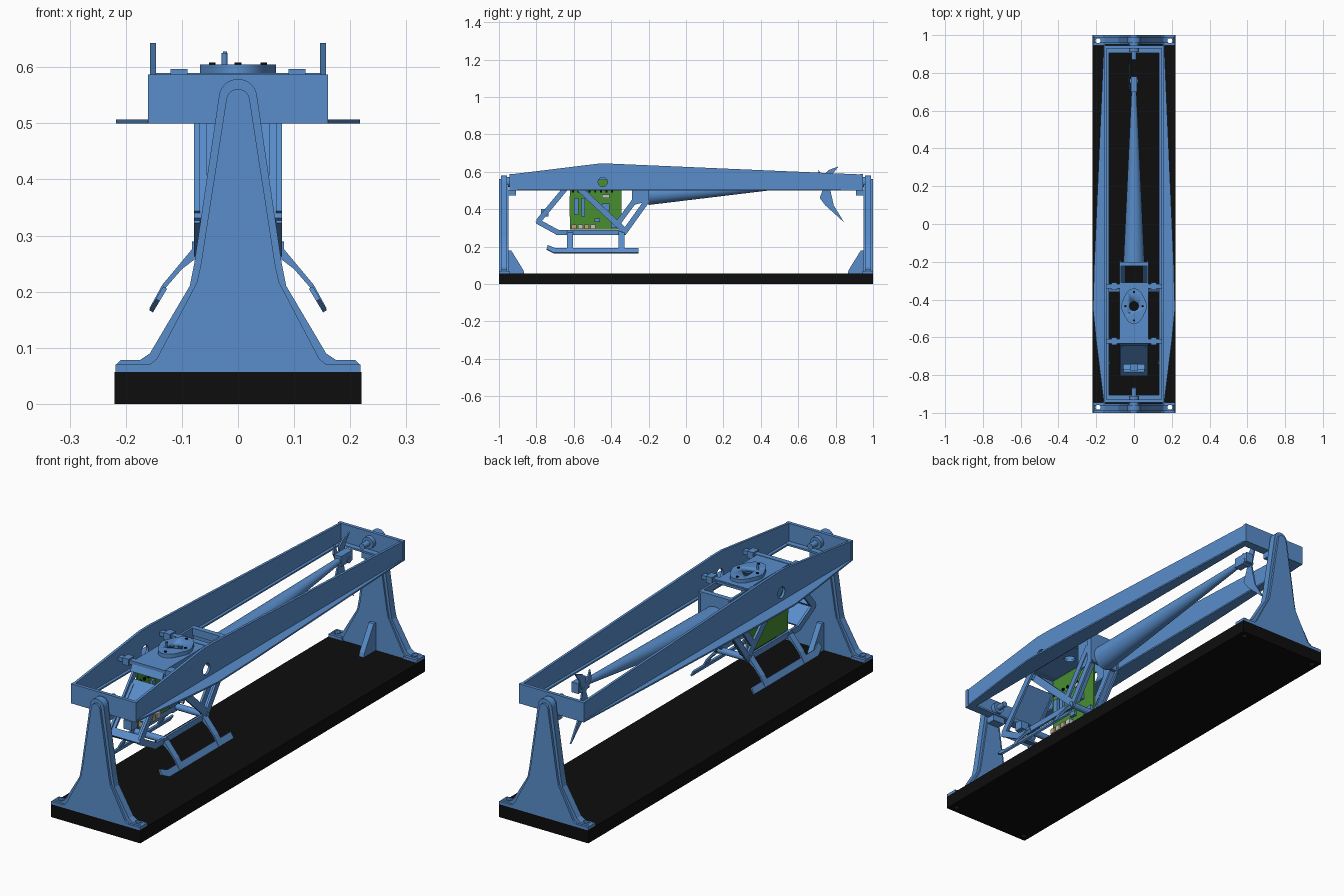
import bpy, bmesh, math
from mathutils import Vector

if "Cube" in bpy.data.objects:
    bpy.data.objects.remove(bpy.data.objects["Cube"], do_unlink=True)


def material(name, rgb):
    m = bpy.data.materials.new(name)
    m.use_nodes = True
    m.diffuse_color = (*rgb, 1)
    m.node_tree.nodes["Principled BSDF"].inputs["Base Color"].default_value = (*rgb, 1)
    return m


BLUE = material("blue plastic", (0.10, 0.27, 0.60))
BLACK = material("black base", (0.004, 0.004, 0.004))
GREEN = material("board green", (0.065, 0.27, 0.03))
TAN = material("connector tan", (0.50, 0.38, 0.22))
GREY = material("connector pale grey", (0.55, 0.55, 0.53))


def finish(name, bm, mat, smooth=False):
    bmesh.ops.recalc_face_normals(bm, faces=bm.faces)
    mesh = bpy.data.meshes.new(name)
    bm.to_mesh(mesh)
    bm.free()
    ob = bpy.data.objects.new(name, mesh)
    bpy.context.collection.objects.link(ob)
    mesh.materials.append(mat)
    if smooth:
        bpy.ops.object.select_all(action='DESELECT')
        ob.select_set(True)
        bpy.context.view_layer.objects.active = ob
        bpy.ops.object.shade_smooth_by_angle(angle=math.radians(35))
    return ob


def prism(name, pts, axis, a, b, mat=BLUE, smooth=False):
    """Extrude a 2D outline along an axis from a to b."""
    place = {'x': lambda p, t: (t, p[0], p[1]),
             'y': lambda p, t: (p[0], t, p[1]),
             'z': lambda p, t: (p[0], p[1], t)}[axis]
    bm = bmesh.new()
    low = [bm.verts.new(place(p, a)) for p in pts]
    high = [bm.verts.new(place(p, b)) for p in pts]
    bm.faces.new(low)
    bm.faces.new(high)
    for i in range(len(pts)):
        j = (i + 1) % len(pts)
        bm.faces.new((low[i], low[j], high[j], high[i]))
    return finish(name, bm, mat, smooth)


def box(name, x0, x1, y0, y1, z0, z1, mat=BLUE):
    return prism(name, [(x0, y0), (x1, y0), (x1, y1), (x0, y1)], 'z', z0, z1, mat)


def strut(name, p, q, width, x0, x1):
    """Flat bar between two (y, z) points."""
    p, q = Vector(p), Vector(q)
    d = (q - p).normalized()
    n = Vector((-d.y, d.x)) * width / 2
    return prism(name, [p + n, q + n, q - n, p - n], 'x', x0, x1)


def tube(name, p, q, r1, r2=None, mat=BLUE, sides=32):
    p, q = Vector(p), Vector(q)
    d = q - p
    bm = bmesh.new()
    bmesh.ops.create_cone(bm, cap_ends=True, segments=sides, radius1=r1,
                          radius2=r1 if r2 is None else r2, depth=d.length)
    rot = d.to_track_quat('Z', 'Y').to_matrix()
    bmesh.ops.rotate(bm, verts=bm.verts, matrix=rot)
    bmesh.ops.translate(bm, verts=bm.verts, vec=(p + q) / 2)
    return finish(name, bm, mat, True)


def drill(ob, p, q, r):
    cutter = tube("cutter", p, q, r)
    cutter.hide_render = True
    mod = ob.modifiers.new("hole", 'BOOLEAN')
    mod.operation = 'DIFFERENCE'
    mod.object = cutter
    mod.solver = 'EXACT'
    bpy.ops.object.select_all(action='DESELECT')
    bpy.context.view_layer.objects.active = ob
    ob.select_set(True)
    bpy.ops.object.modifier_apply(modifier=mod.name)
    bpy.data.objects.remove(cutter, do_unlink=True)


def mirrored(half):
    return half + [(-x, z) for x, z in reversed(half)]


def arch(cz, r, start):
    return [(r * math.cos(a), cz + r * math.sin(a))
            for a in [start + (math.pi / 2 - start) * i / 8 for i in range(8)]]


# Base board with bolt holes
base = box("base", -0.22, 0.22, -1, 1, 0, 0.057, BLACK)
for sx in (-1, 1):
    for sy in (-1, 1):
        drill(base, (sx * 0.19, sy * 0.97, -0.1), (sx * 0.19, sy * 0.97, 0.2), 0.013)

# End stands: outer outline layer, raised inner web, feet, gusset, pivot
outer = mirrored([(0.218, 0.057), (0.218, 0.069), (0.209, 0.078), (0.175, 0.078),
                  (0.157, 0.09), (0.086, 0.21), (0.078, 0.25)] + arch(0.545, 0.034, 0.2))
inner = mirrored([(0.165, 0.057), (0.16, 0.068), (0.145, 0.08), (0.073, 0.217),
                  (0.066, 0.25)] + arch(0.54, 0.021, 0.2))
for sy, end in ((-1, "front"), (1, "back")):
    prism(end + "_stand_rim", outer, 'y', sy * 0.958, sy * 0.99)
    prism(end + "_stand_web", inner, 'y', sy * 0.95, sy * 1.0)
    for sx in (-1, 1):
        foot = box(end + "_stand_foot", sx * 0.15, sx * 0.218, sy * 0.945, sy * 1.0, 0.057, 0.07)
        drill(foot, (sx * 0.19, sy * 0.97, 0), (sx * 0.19, sy * 0.97, 0.2), 0.013)
        drill(bpy.data.objects[end + "_stand_rim"], (sx * 0.19, sy * 0.97, 0),
              (sx * 0.19, sy * 0.97, 0.2), 0.013)
    prism(end + "_gusset", [(sy * 0.95, 0.057), (sy * 0.865, 0.057), (sy * 0.87, 0.075),
                            (sy * 0.935, 0.18), (sy * 0.95, 0.18)], 'x', -0.012, 0.012)
    tube(end + "_pivot", (0, sy * 0.91, 0.545), (0, sy * 0.99, 0.545), 0.026)
    tube(end + "_pivot_pin", (0, sy * 0.87, 0.545), (0, sy * 0.92, 0.545), 0.013)
    box(end + "_stop_block", -0.03, 0.03, sy * 0.91, sy * 0.955, 0.472, 0.502)
    # Frame end plates
    box(end + "_frame_plate", -0.16, 0.16, sy * 0.93, sy * 0.945, 0.5, 0.587)
    box(end + "_frame_ledge", -0.15, 0.15, sy * 0.905, sy * 0.935, 0.5, 0.508)

# Long frame rails: tapered web with a bowed bottom flange
for sx, side in ((1, "left"), (-1, "right")):
    rail = prism(side + "_rail_web", [(-0.945, 0.5), (0.945, 0.5), (0.945, 0.585),
                                      (-0.40, 0.643), (-0.47, 0.643), (-0.945, 0.585)],
                 'x', sx * 0.146, sx * 0.157)
    drill(rail, (sx * 0.1, -0.445, 0.545), (sx * 0.2, -0.445, 0.545), 0.025)
    prism(side + "_rail_flange", [(sx * 0.133, -0.945), (sx * 0.16, -0.945), (sx * 0.2, -0.62),
                                  (sx * 0.217, -0.45), (sx * 0.21, -0.2), (sx * 0.16, 0.945),
                                  (sx * 0.133, 0.945)], 'z', 0.5, 0.507)

# Cabin side trusses, as (start, end, width) in the side plane
truss = [((-0.595, 0.57), (-0.79, 0.335), 0.028), ((-0.795, 0.335), (-0.685, 0.275), 0.028),
         ((-0.695, 0.275), (-0.32, 0.275), 0.026), ((-0.33, 0.275), (-0.205, 0.45), 0.028),
         ((-0.21, 0.43), (-0.21, 0.575), 0.026), ((-0.58, 0.52), (-0.33, 0.285), 0.032),
         ((-0.36, 0.33), (-0.22, 0.52), 0.028), ((-0.60, 0.57), (-0.20, 0.57), 0.026)]
for sx, side in ((1, "left"), (-1, "right")):
    for p, q, w in truss:
        strut(side + "_cabin_strut", p, q, w, sx * 0.068, sx * 0.078)
    # Inward flanges on the rear slope
    strut("rear_slope_strip", (-0.32, 0.29), (-0.215, 0.44), 0.01, sx * 0.045, sx * 0.078)
    strut("nose_side_strip", (-0.65, 0.5), (-0.79, 0.34), 0.01, sx * 0.055, sx * 0.078)
    prism("rear_side_web", [(-0.29, 0.42), (-0.21, 0.44), (-0.21, 0.57), (-0.29, 0.57)],
          'x', sx * 0.068, sx * 0.074)
    # Landing gear: splayed legs and runners
    for y in (-0.62, -0.345):
        prism(side + "_skid_leg", [(sx * x, z) for x, z in (
            (0.068, 0.285), (0.08, 0.278), (0.105, 0.248), (0.135, 0.212), (0.158, 0.17),
            (0.152, 0.167), (0.128, 0.208), (0.1, 0.24), (0.078, 0.257), (0.068, 0.257))],
            'y', y - 0.015, y + 0.015)
    bm = bmesh.new()
    runner = [(-0.745, 0.185), (-0.705, 0.165), (-0.255, 0.165), (-0.255, 0.19),
              (-0.70, 0.19), (-0.74, 0.207)]
    bm.faces.new([bm.verts.new((sx * (0.155 - (z - 0.165) * 0.6), y, z)) for y, z in runner])
    ob = finish(side + "_skid_runner", bm, BLUE)
    ob.modifiers.new("thickness", 'SOLIDIFY').thickness = 0.008
    ob.modifiers["thickness"].offset = 0

# Cross members and nose panel
strut("nose_panel", (-0.635, 0.515), (-0.74, 0.395), 0.008, -0.065, 0.065)
strut("nose_tip_bar", (-0.775, 0.35), (-0.797, 0.325), 0.02, -0.078, 0.078)
strut("nose_lower_panel", (-0.79, 0.335), (-0.69, 0.28), 0.008, -0.068, 0.068)
box("nose_center_post", -0.02, 0.02, -0.775, -0.735, 0.36, 0.40)
box("rear_top_bar", -0.078, 0.078, -0.223, -0.2, 0.55, 0.583)
box("rear_bulkhead", -0.07, 0.07, -0.215, -0.2, 0.44, 0.57)
for y in (-0.62, -0.33):
    tube("floor_rod", (-0.082, y, 0.275), (0.082, y, 0.275), 0.014)
    box("cross_beam", -0.146, 0.146, y - 0.012, y + 0.012, 0.573, 0.59)
    for sx in (-1, 1):
        box("beam_clamp", sx * 0.09, sx * 0.12, y - 0.02, y + 0.02, 0.567, 0.597)

# Top deck and rotor mount with a central hole
deck = prism("top_deck", [(-0.645, 0.55), (-0.638, 0.55), (-0.625, 0.573), (-0.61, 0.578),
                          (-0.31, 0.578), (-0.31, 0.588), (-0.61, 0.588), (-0.63, 0.581)],
             'x', -0.078, 0.078)
outline = []
for i in range(48):
    a = math.tau * i / 48
    lobe = abs(math.sin(a)) ** 4
    r = 0.062 + 0.006 * abs(math.cos(a)) ** 4 + 0.032 * lobe
    outline.append((r * math.cos(a), -0.435 + r * math.sin(a)))
mount = prism("rotor_mount", outline, 'z', 0.587, 0.605, smooth=True)
for part in (deck, mount):
    drill(part, (0, -0.435, 0.4), (0, -0.435, 0.7), 0.024)
for dx, dy in ((0, 0.075), (0, -0.075), (0.046, 0), (-0.046, 0)):
    tube("mount_screw", (dx, -0.435 + dy, 0.60), (dx, -0.435 + dy, 0.608), 0.006, mat=BLACK, sides=12)
tube("mount_pin", (-0.024, -0.47, 0.6), (-0.024, -0.47, 0.625), 0.005, sides=12)

# Circuit board with components
box("circuit_board", -0.068, -0.061, -0.62, -0.345, 0.29, 0.57, GREEN)
box("board_edge", -0.0675, -0.0615, -0.624, -0.62, 0.36, 0.47, TAN)
for i in range(4):
    y = -0.612 + i * 0.034
    box("board_connector", -0.061, -0.04, y, y + 0.026, 0.295, 0.318, GREY if i % 2 else TAN)
box("board_socket", -0.061, -0.045, -0.45, -0.41, 0.46, 0.478, GREY)
for y, z, w, h in ((-0.60, 0.37, 0.025, 0.09), (-0.56, 0.36, 0.02, 0.10), (-0.45, 0.39, 0.04, 0.04),
                   (-0.40, 0.30, 0.05, 0.03), (-0.53, 0.45, 0.02, 0.02), (-0.49, 0.33, 0.03, 0.02)):
    box("board_part", -0.061, -0.048, y, y + w, z, z + h)
for i in range(8):
    box("board_pin", -0.061, -0.052, -0.61 + i * 0.03, -0.60 + i * 0.03, 0.49, 0.50, BLACK)

# Tail boom, tail motor and swept tail blades
tube("tail_boom", (0, -0.205, 0.478), (0, 0.71, 0.545), 0.056, 0.013, sides=48)
box("tail_motor_block", -0.017, 0.017, 0.70, 0.78, 0.525, 0.57)
tube("tail_hub", (-0.03, 0.755, 0.535), (0.02, 0.755, 0.535), 0.014)
blades = [[(0.745, 0.54), (0.715, 0.46), (0.745, 0.42), (0.845, 0.33), (0.79, 0.42), (0.765, 0.53)],
          [(0.745, 0.54), (0.74, 0.585), (0.765, 0.61), (0.815, 0.628), (0.785, 0.59), (0.768, 0.535)],
          [(0.75, 0.525), (0.72, 0.535), (0.70, 0.57), (0.71, 0.61), (0.725, 0.575), (0.76, 0.545)]]
for pts in blades:
    prism("tail_blade", pts, 'x', -0.027, -0.02)
